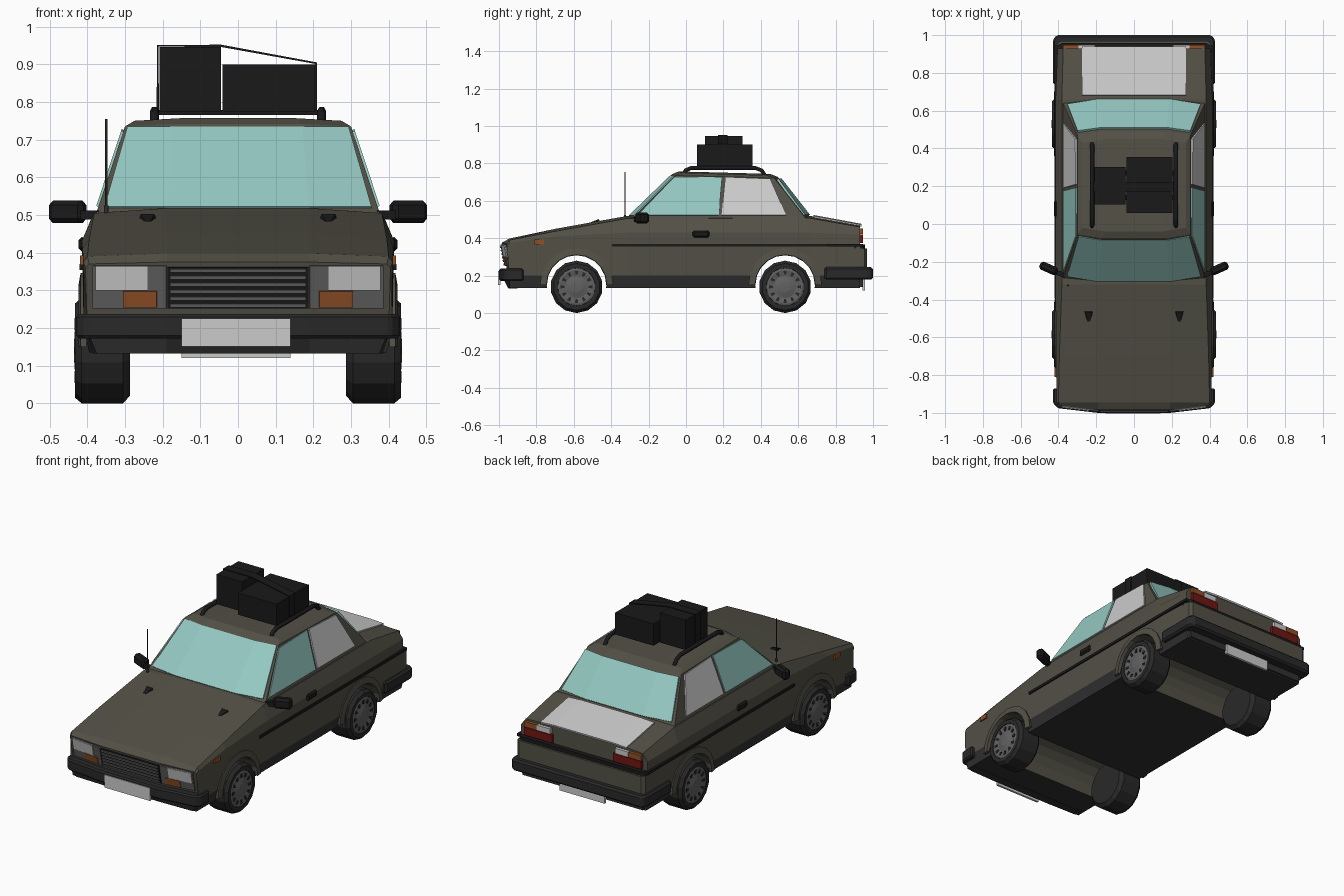
import bpy, bmesh, math
from mathutils import Vector, Matrix

if "Cube" in bpy.data.objects:
    bpy.data.objects.remove(bpy.data.objects["Cube"])


def mat(name, r, g, b):
    m = bpy.data.materials.new(name)
    m.diffuse_color = (r, g, b, 1)
    m.use_nodes = True
    m.node_tree.nodes["Principled BSDF"].inputs["Base Color"].default_value = m.diffuse_color
    return m


PAINT = mat("paint", .085, .08, .06)
DARK = mat("dark_trim", .03, .03, .03)
BLACK = mat("black", .01, .01, .01)
TYRE = mat("tyre", .022, .022, .022)
GLASS = mat("glass", .3, .58, .54)
PALE = mat("pale_grey", .55, .55, .55)
GREY = mat("mid_grey", .12, .12, .12)
RED = mat("red_lamp", .16, .008, .006)
AMBER = mat("amber_lamp", .28, .08, .02)


def make(name, verts, faces, m):
    bm = bmesh.new()
    vs = [bm.verts.new(v) for v in verts]
    for f in faces:
        bm.faces.new([vs[i] for i in f])
    bmesh.ops.recalc_face_normals(bm, faces=bm.faces)
    me = bpy.data.meshes.new(name)
    bm.to_mesh(me)
    bm.free()
    me.materials.append(m)
    ob = bpy.data.objects.new(name, me)
    bpy.context.collection.objects.link(ob)
    return ob


def bevel(ob, w):
    b = ob.modifiers.new("bevel", 'BEVEL')
    b.width, b.segments = w, 1
    return ob


def loft(name, halves, m):
    """Skin a list of right-hand half sections, mirrored in x."""
    n = len(halves[0])
    verts, faces = [], []
    for h in halves:
        verts += list(h) + [(-x, y, z) for x, y, z in reversed(h)]
    k = 2 * n
    for s in range(len(halves) - 1):
        for i in range(k):
            j = (i + 1) % k
            faces.append((s*k+i, s*k+j, s*k+k+j, s*k+k+i))
    for o in (0, (len(halves) - 1) * k):
        faces += [range(o, o+n), range(o+n, o+k), (o, o+n-1, o+n, o+k-1)]
    return make(name, verts, faces, m)


def prism(name, half, z0, z1, m):
    return loft(name, [[(x, y, z) for x, y in half] for z in (z0, z1)], m)


def box(name, c, size, m, rz=0, bw=0):
    R = Matrix.Rotation(rz, 3, 'Z')
    v = [Vector(c) + R @ Vector((size[0]*a/2, size[1]*b/2, size[2]*d/2))
         for a in (-1, 1) for b in (-1, 1) for d in (-1, 1)]
    f = [(0, 1, 3, 2), (4, 6, 7, 5), (0, 4, 5, 1), (2, 3, 7, 6), (0, 2, 6, 4), (1, 5, 7, 3)]
    ob = make(name, v, f, m)
    return bevel(ob, bw) if bw else ob


def patch(name, low, high, m, t=.012):
    """Thin panel between two rows of points."""
    n = len(low)
    ob = make(name, list(low) + list(high), [(i, i+1, n+i+1, n+i) for i in range(n-1)], m)
    s = ob.modifiers.new("thick", 'SOLIDIFY')
    s.thickness, s.offset = t, 0
    return ob


def lathe(name, prof, c, side, m, n=14):
    """Revolve (radius, x) points about the x axis."""
    verts = [(side*x, c[0] + r*math.sin(2*math.pi*i/n), c[1] + r*math.cos(2*math.pi*i/n))
             for r, x in prof for i in range(n)]
    k = len(prof)
    faces = [(s*n+i, s*n+(i+1) % n, s*n+n+(i+1) % n, s*n+n+i) for s in range(k-1) for i in range(n)]
    faces += [range(n), range((k-1)*n, k*n)]
    return make(name, verts, faces, m)


def tube(name, pts, r, m, res=1):
    cu = bpy.data.curves.new(name, 'CURVE')
    cu.dimensions, cu.bevel_depth, cu.bevel_resolution, cu.use_fill_caps = '3D', r, res, True
    sp = cu.splines.new('POLY')
    sp.points.add(len(pts) - 1)
    for p, q in zip(sp.points, pts):
        p.co = (*q, 1)
    cu.materials.append(m)
    ob = bpy.data.objects.new(name, cu)
    bpy.context.collection.objects.link(ob)


def lerp(a, b, t):
    return a + (b - a) * t


def nose_y(x, z):
    return -.985 + max(0, abs(x) - .19) * .12 + (.37 - z) * .2


# Lower body: sections from nose to tail, dark sills, wheel arches cut through
front = [(.19, .135), (.385, .135), (.40, .2), (.405, .36), (.395, .37), (.19, .375)]
sections = [[(x, nose_y(x, z), z) for x, z in front]]
for y, wm, zm, ws, zs, zt in [(-.945, .41, .375, .40, .39, .398), (-.70, .413, .41, .395, .437, .45),
                              (-.32, .415, .43, .382, .505, .518), (.66, .415, .43, .382, .508, .52),
                              (.93, .405, .42, .375, .46, .472)]:
    sections.append([(.19, y, .135), (.395, y, .135), (.41, y, .2), (wm, y, zm), (ws, y, zs), (.19, y, zt)])
body = loft("body", sections, PAINT)
body.data.materials.append(DARK)
for p in body.data.polygons:
    if p.center.z < .2:
        p.material_index = 1
AXLES = (-.585, .53)
for y in AXLES:
    cut = lathe("arch_cutter", [(.16, -.6), (.16, .6)], (y, .15), 1, PAINT, 20)
    cut.hide_render = True
    b = body.modifiers.new("arch", 'BOOLEAN')
    b.operation, b.object, b.solver = 'DIFFERENCE', cut, 'EXACT'
    bpy.context.view_layer.objects.active = body
    bpy.ops.object.modifier_apply(modifier="arch")
    bpy.data.objects.remove(cut)

# Cabin with pillars and roof
cabin = loft("cabin", [
    [(.19, -.32, .5), (.378, -.29, .5), (.378, .645, .5), (.19, .675, .5)],
    [(.17, -.075, .742), (.30, -.055, .735), (.30, .472, .722), (.17, .49, .728)],
    [(.15, -.04, .757), (.275, -.02, .75), (.275, .43, .736), (.15, .45, .744)]], PAINT)


# Windscreen and rear window follow the cabin's bowed ends
def screen_row(z, f, mid0, mid1, cor0, cor1):
    t = (z - .5) / .237
    xm, xc = lerp(.19, .17, t), lerp(.378, .30, t)
    ym, yc = lerp(mid0, mid1, t), lerp(cor0, cor1, t)
    xe, ye = lerp(xm, xc, f), lerp(ym, yc, f)
    return [(-xe, ye, z), (-xm, ym, z), (xm, ym, z), (xe, ye, z)]


for name, z0, z1, e in [("windscreen", .518, .73, (-.32, -.075, -.29, -.055)),
                        ("rear_window", .522, .715, (.675, .49, .645, .472))]:
    patch(name, screen_row(z0, .9, *e), screen_row(z1, .93, *e), GLASS)

# Fittings on both sides
for s, side in ((1, "right"), (-1, "left")):
    def pane(name, low, high, m):
        row = lambda r: [(s * (.378 - (z - .5) * .332), y, z) for y, z in r]
        patch(side + name, row(low), row(high), m)
    pane("_front_window", [(-.255, .522), (.175, .522)], [(-.065, .722), (.193, .726)], GLASS)
    pane("_rear_window", [(.19, .522), (.535, .522)], [(.21, .726), (.45, .716)], PALE)
    box(side + "_side_trim", (s*.411, .275, .362), (.02, 1.34, .015), BLACK)
    box(side + "_door_handle", (s*.414, .08, .422), (.02, .09, .038), BLACK, bw=.009)
    box(side + "_marker", (s*.411, -.785, .38), (.018, .05, .025), AMBER)
    box(side + "_mirror", (s*.452, -.235, .508), (.10, .045, .06), BLACK, s*.42, .012)
    box(side + "_mirror_arm", (s*.395, -.262, .5), (.06, .025, .025), BLACK, s*.3)
    # Washer jets
    make(side + "_washer_jet", [(s*.24-.022, -.462, .492), (s*.24+.022, -.462, .492), (s*.24+.008, -.515, .483),
                                (s*.24-.008, -.515, .483), (s*.24-.018, -.465, .503), (s*.24+.018, -.465, .503)],
         [(0, 1, 2, 3), (0, 1, 5, 4), (4, 5, 2, 3), (0, 4, 3), (1, 2, 5)], BLACK)
    # Wheels and arch lips
    for y, end in zip(AXLES, ("front", "rear")):
        nm = side + "_" + end
        lathe(nm + "_tyre", [(.12, .287), (.14, .305), (.14, .415), (.125, .433), (.102, .433), (.1, .42)],
              (y, .14), s, TYRE)
        lathe(nm + "_hub", [(.102, .41), (.1, .43), (.09, .433), (.06, .427), (.03, .435), (.01, .436)],
              (y, .14), s, GREY, 20)
        for i in range(12):
            a = 2 * math.pi * i / 12
            d, w = Vector((0, math.cos(a), math.sin(a))), Vector((0, -math.sin(a), math.cos(a)))
            c = Vector((s*.431, y, .14))
            patch(nm + "_hub_slot", [c + d*.065 - w*.005, c + d*.065 + w*.005],
                  [c + d*.086 - w*.009, c + d*.086 + w*.009], TYRE, .006)
        arc = [math.pi * i / 10 for i in range(11)]
        rim = lambda r, x: [(s*x, y + r*math.cos(a), .15 + r*math.sin(a)) for a in arc]
        patch(nm + "_arch_lip", rim(.16, .416), rim(.195, .41), PAINT, .016)

# Nose: grille, lamps, plate
def nose(name, x0, x1, z0, z1, m, off):
    row = lambda z: [(x, nose_y(x, z) - off, z) for x in (x0, x1)]
    patch(name, row(z0), row(z1), m)


nose("grille", -.187, .187, .253, .362, BLACK, .002)
for i in range(6):
    nose("grille_bar", -.18, .18, .256 + i*.0185, .265 + i*.0185, GREY, .007)
for s in (1, -1):
    nose("lamp_surround", s*.19, s*.385, .253, .366, GREY, .002)
    nose("headlamp", s*.24, s*.378, .3, .364, PALE, .006)
    nose("indicator", s*.215, s*.305, .256, .298, AMBER, .006)

# Bumpers, valances, plates
bevel(prism("front_bumper", [(.19, -.87), (.43, -.87), (.43, -.945), (.405, -.975), (.19, -1)], .172, .237, TYRE), .008)
loft("front_valance", [[(.19, -.9, z), (w, -.9, z), (w - .01, -.945, z), (.19, y, z)]
                       for z, w, y in ((.132, .385, -.95), (.18, .405, -.975))], DARK)
bevel(prism("rear_bumper", [(.19, .74), (.43, .74), (.43, .975), (.41, 1), (.19, 1)], .178, .245, TYRE), .01)
prism("rear_valance", [(.19, .88), (.395, .88), (.385, .945), (.19, .945)], .14, .2, DARK)
prism("rear_skirt", [(.19, .88), (.408, .88), (.408, .955), (.39, .968), (.19, .968)], .19, .345, PAINT)
prism("rear_trim", [(.19, .9), (.408, .9), (.405, .945), (.385, .957), (.19, .957)], .344, .366, BLACK)
box("front_plate", (-.005, -.998, .188), (.29, .012, .074), PALE)
box("rear_plate", (-.005, .95, .152), (.29, .014, .064), PALE)

# Tail lamps and boot lid
for s in (1, -1):
    box("tail_lamp", (s*.285, .935, .397), (.18, .024, .046), RED)
    box("tail_indicator", (s*.335, .935, .438), (.08, .024, .03), AMBER)
    box("reversing_lamp", (s*.25, .935, .438), (.085, .024, .03), PALE)
lid = lambda y, z: [(x, y, z) for x in (-.275, -.19, .19, .275)]
patch("boot_lid", [(x, y, z - (.005 if abs(x) > .2 else 0)) for x, y, z in lid(.682, .519)],
      [(x, y, z - (.005 if abs(x) > .2 else 0)) for x, y, z in lid(.938, .472)], PALE, .01)

# Aerial
tube("aerial", [(-.35, -.325, .5), (-.35, -.325, .755)], .003, DARK)
tube("aerial_base", [(-.35, -.325, .5), (-.35, -.325, .525)], .006, DARK)

# Roof rack, luggage and strap
for s in (1, -1):
    tube("rack_rail", [(s*.222, -.015, .742), (s*.222, .0, .765), (s*.222, .03, .776), (s*.222, .37, .776),
                       (s*.222, .405, .762), (s*.222, .425, .732)], .012, BLACK)
for y in (.14, .27):
    box("rack_crossbar", (0, y, .772), (.44, .025, .012), BLACK)
box("large_suitcase", (.082, .207, .837), (.245, .295, .126), BLACK)
box("tall_suitcase", (-.127, .202, .86), (.163, .2, .172), BLACK)
strap = [(-.213, .776), (-.213, .949), (-.045, .949), (.207, .903), (.207, .776)]
patch("luggage_strap", [(x, .172, z) for x, z in strap], [(x, .222, z) for x, z in strap], BLACK, .006)
